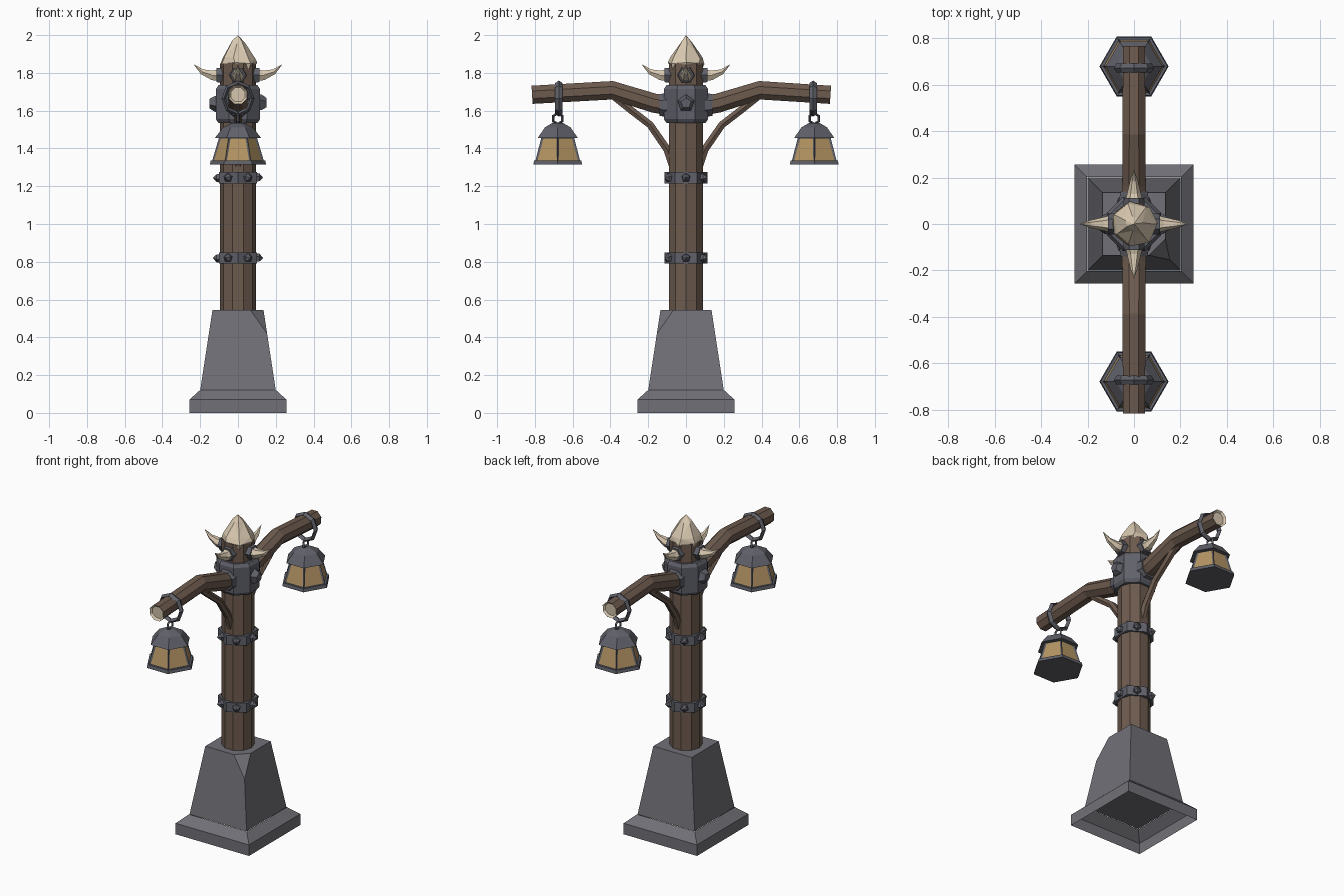
import bpy, bmesh, math, random
from mathutils import Vector

if "Cube" in bpy.data.objects:
    bpy.data.objects.remove(bpy.data.objects["Cube"])

random.seed(4)


def material(name, rgb):
    m = bpy.data.materials.new(name)
    m.diffuse_color = (*rgb, 1)
    m.use_nodes = True
    m.node_tree.nodes["Principled BSDF"].inputs["Base Color"].default_value = m.diffuse_color
    return m


STONE = material("grey stone", (0.165, 0.163, 0.185))
IRON = material("dark iron", (0.115, 0.118, 0.142))
WOOD = material("brown wood", (0.155, 0.105, 0.078))
BONE = material("pale bone", (0.70, 0.59, 0.44))
GLASS = material("amber glass", (0.46, 0.30, 0.125))


def sweep(name, path, radii, sides, mats, spin=0, axis=None, caps=True, edit=None):
    """Loft polygon rings along a path; a fixed axis turns it into a lathe."""
    pts = [Vector(p) for p in path]
    whole = axis or (pts[-1] - pts[0]).normalized()
    ref = Vector((0, 1, 0)) if abs(whole.x) > 0.6 else Vector((1, 0, 0))
    bm = bmesh.new()
    rings = []
    for i, (p, r) in enumerate(zip(pts, radii)):
        t = axis or (pts[min(i + 1, len(pts) - 1)] - pts[max(i - 1, 0)]).normalized()
        u = (ref - t * ref.dot(t)).normalized()
        v = t.cross(u)
        angles = [math.radians(spin) + math.tau * k / sides for k in range(sides)]
        rings.append([bm.verts.new(p + r * (u * math.cos(a) + v * math.sin(a))) for a in angles])
    for a, b in zip(rings, rings[1:]):
        for k in range(sides):
            n = (k + 1) % sides
            bm.faces.new((a[k], a[n], b[n], b[k]))
    if caps:
        bm.faces.new(rings[0][::-1])
        bm.faces.new(rings[-1])
    bmesh.ops.remove_doubles(bm, verts=bm.verts, dist=1e-5)
    bm.normal_update()
    if edit:
        edit(bm)
    mesh = bpy.data.meshes.new(name)
    bm.to_mesh(mesh)
    bm.free()
    for m in mats:
        mesh.materials.append(m)
    ob = bpy.data.objects.new(name, mesh)
    bpy.context.collection.objects.link(ob)
    return ob


def lathe(name, profile, sides, mats, spin=0, y=0, **kw):
    return sweep(name, [(0, y, z) for r, z in profile], [r for r, z in profile],
                 sides, mats, spin, axis=Vector((0, 0, 1)), **kw)


def torus(name, loc, rot, major, minor, segs, scale):
    bpy.ops.mesh.primitive_torus_add(location=loc, rotation=rot, major_segments=segs,
                                     minor_segments=4, major_radius=major, minor_radius=minor)
    ob = bpy.context.object
    ob.name = name
    ob.scale = scale
    ob.data.materials.append(IRON)


def stud(name, d, start, end, z, r, tip):
    sweep(name, [(*(d * start), z), (*(d * (start + (end - start) * 0.5)), z), (*(d * end), z)],
          [r, r * 0.9, tip], 5, [IRON], 90)


# Stone base: open skirt plus tapered block with one chipped corner
Q = math.sqrt(2)
lathe("base_skirt", [(0.257 * Q, 0), (0.257 * Q, 0.07), (0.202 * Q, 0.12)], 4, [STONE], 45, caps=False)


def chip(bm):
    a, b, c = Vector((0.065, -0.135, 0.545)), Vector((0.135, -0.065, 0.545)), Vector((0.154, -0.154, 0.42))
    n = (b - a).cross(c - a).normalized()
    if n.z < 0:
        n = -n
    bmesh.ops.bisect_plane(bm, geom=bm.verts[:] + bm.edges[:] + bm.faces[:],
                           plane_co=a, plane_no=n, clear_outer=True)
    bmesh.ops.holes_fill(bm, edges=[e for e in bm.edges if e.is_boundary], sides=0)
    bmesh.ops.recalc_face_normals(bm, faces=bm.faces)


lathe("base_block", [(0.2 * Q, 0.12), (0.135 * Q, 0.545)], 4, [STONE], 45, edit=chip)

# Post with two studded hexagonal bands
lathe("post", [(0.095, 0.5), (0.095, 1.85)], 10, [WOOD])
for z in (0.82, 1.245):
    lathe("band", [(0.115, z - 0.03), (0.115, z + 0.03)], 6, [IRON], 30)
    for k in range(6):
        a = math.tau * k / 6
        stud("band_stud", Vector((math.cos(a), math.sin(a))), 0.095, 0.133, z, 0.025, 0)

# Iron collar holding the arms
lathe("collar", [(0.112, 1.535), (0.126, 1.555), (0.126, 1.715), (0.112, 1.735)], 8, [IRON], 22.5)


# Bone finial
def roughen(bm):
    for v in bm.verts:
        if v.co.z < 1.99:
            v.co += Vector([random.uniform(-0.007, 0.007) for _ in range(3)])
    bmesh.ops.triangulate(bm, faces=bm.faces)


lathe("finial", [(0.085, 1.82), (0.1, 1.85), (0.088, 1.885), (0.036, 1.965), (0, 2.0)],
      7, [BONE], edit=roughen)

# Four horns in iron cuffs
for d in (Vector((1, 0)), Vector((-1, 0)), Vector((0, 1)), Vector((0, -1))):
    sweep("horn_cuff", [(*(d * 0.06), 1.788), (*(d * 0.113), 1.788)], [0.048, 0.043], 6, [IRON])
    prof = [(0.1, 1.788, 0.037), (0.135, 1.787, 0.029), (0.19, 1.806, 0.016), (0.235, 1.846, 0)]
    sweep("horn", [(*(d * q), z) for q, z, r in prof], [r for q, z, r in prof], 6, [BONE])
for s in (1, -1):
    stud("collar_stud", Vector((s, 0)), 0.1, 0.15, 1.64, 0.05, 0.028)


# Lantern panes are inset faces
def panes(bm):
    sides = [f for f in bm.faces if abs(f.normal.z) < 0.8]
    bmesh.ops.inset_individual(bm, faces=sides, thickness=0.014, depth=-0.006)
    for f in sides:
        f.material_index = 1


for s, end in ((1, 0.765), (-1, 0.815)):
    # Bent arm with pale recessed cut end
    def cut_end(bm, s=s):
        f = max(bm.faces, key=lambda f: f.calc_center_median().y * s)
        ring = bmesh.ops.inset_region(bm, faces=[f], thickness=0.012, depth=-0.012)
        for g in [f] + ring["faces"]:
            g.material_index = 1

    sweep("arm", [(0, s * 0.05, 1.62), (0, s * 0.17, 1.64), (0, s * 0.39, 1.708), (0, s * end, 1.684)],
          [0.056, 0.055, 0.053, 0.052], 8, [WOOD, BONE], 22.5, edit=cut_end)
    sweep("arm_socket", [(0, s * 0.1, 1.63), (0, s * 0.14, 1.63)], [0.07, 0.062], 8, [IRON], 22.5)
    # Curved brace
    sweep("brace", [(0, s * 0.06, 1.28), (0, s * 0.1, 1.395), (0, s * 0.19, 1.525), (0, s * 0.3, 1.61),
                    (0, s * 0.4, 1.69)], [0.024, 0.023, 0.022, 0.022, 0.022], 6, [WOOD])
    # Hanging lantern
    y = s * 0.679
    torus("hanger", (0, s * 0.673, 1.664), (math.pi / 2, 0, 0), 0.082, 0.013, 8, (0.92, 1, 1.5))
    torus("lantern_link", (0, y, 1.558), (0, math.pi / 2, 0), 0.028, 0.007, 6, (1, 1, 1))
    lathe("lantern_roof", [(0.123, 1.455), (0.078, 1.512), (0.03, 1.536)], 6, [IRON], y=y)
    lathe("lantern_body", [(0.138, 1.33), (0.098, 1.465)], 6, [IRON, GLASS], y=y, edit=panes)
    lathe("lantern_base", [(0.149, 1.315), (0.144, 1.336)], 6, [IRON], y=y)
